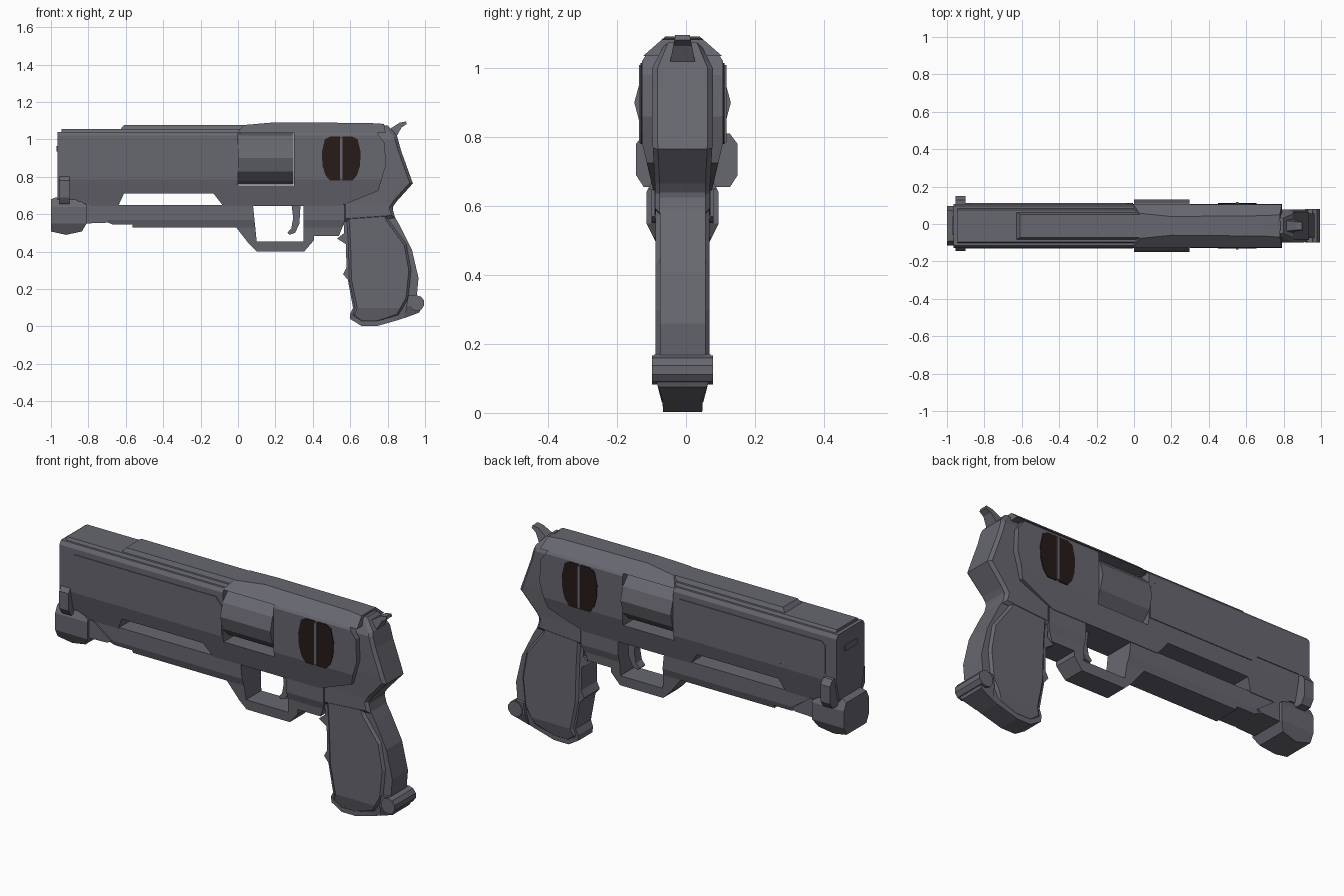
import bpy, bmesh, math
from mathutils import Vector, Matrix

YC = -0.01  # centre plane of the pistol


def material(name, rgb):
    m = bpy.data.materials.new(name)
    m.diffuse_color = (*rgb, 1)
    return m


steel = material("grey_steel", (0.135, 0.135, 0.16))
brown = material("dark_brown", (0.02, 0.011, 0.009))


def finish(name, bm, mat):
    bmesh.ops.recalc_face_normals(bm, faces=bm.faces)
    me = bpy.data.meshes.new(name)
    bm.to_mesh(me)
    bm.free()
    me.materials.append(mat)
    ob = bpy.data.objects.new(name, me)
    bpy.context.collection.objects.link(ob)
    return ob


def width_at(widths, z):
    """Half width at height z, piecewise linear."""
    if z <= widths[0][0]:
        return widths[0][1]
    for (z0, w0), (z1, w1) in zip(widths, widths[1:]):
        if z <= z1:
            return w0 + (w1 - w0) * (z - z0) / (z1 - z0)
    return widths[-1][1]


def slab(name, profile, widths, mat=steel, chamfer=0.0, yc=YC):
    """Side profile (x, z) extruded in y, half width varying with height."""
    if not isinstance(widths, list):
        widths = [(0, widths)]
    w0 = max(w for _, w in widths)
    bm = bmesh.new()
    face = bm.faces.new([bm.verts.new((x, -w0, z)) for x, z in profile])
    ext = bmesh.ops.extrude_face_region(bm, geom=[face], use_keep_orig=True)
    for v in ext["geom"]:
        if isinstance(v, bmesh.types.BMVert):
            v.co.y = w0
    bmesh.ops.recalc_face_normals(bm, faces=bm.faces)
    if chamfer:
        rim = [e for e in bm.edges if abs(e.verts[0].co.y - e.verts[1].co.y) < 1e-6]
        bmesh.ops.bevel(bm, geom=rim, offset=chamfer, segments=1,
                        affect='EDGES', clamp_overlap=True)
    bmesh.ops.triangulate(bm, faces=bm.faces)
    if len(widths) > 1:
        for z, _ in widths:
            bmesh.ops.bisect_plane(bm, geom=bm.verts[:] + bm.edges[:] + bm.faces[:],
                                   plane_co=(0, 0, z), plane_no=(0, 0, 1))
    for v in bm.verts:
        v.co.y = yc + v.co.y * width_at(widths, v.co.z) / w0
    return finish(name, bm, mat)


def rod(name, centre, radius, length, axis, sides, mat=steel, turn=0.0):
    bm = bmesh.new()
    bmesh.ops.create_cone(bm, cap_ends=True, segments=sides, radius1=radius,
                          radius2=radius, depth=length)
    rot = Vector((0, 0, 1)).rotation_difference(Vector(axis)).to_matrix().to_4x4()
    bm.transform(Matrix.Translation(centre) @ rot @ Matrix.Rotation(turn, 4, 'Z'))
    return finish(name, bm, mat)


# main body: barrel block, cylinder window and frame in one side profile
slab("main_body",
     [(-0.965, 1.04), (0, 1.04), (0, 0.755), (0.3, 0.755), (0.3, 1.04), (0.74, 1.04),
      (0.785, 0.98), (0.79, 0.86), (0.75, 0.725), (0.55, 0.645), (-0.08, 0.645),
      (-0.13, 0.71), (-0.61, 0.71), (-0.64, 0.645), (-0.82, 0.645), (-0.87, 0.68),
      (-0.965, 0.68)],
     [(0.645, 0.085), (0.785, 0.118), (1.02, 0.118), (1.04, 0.105)])

# raised side panels of the barrel
slab("barrel_side_panels",
     [(-0.9, 0.97), (-0.88, 0.99), (-0.04, 0.99), (-0.005, 0.95), (-0.005, 0.79),
      (-0.62, 0.79), (-0.65, 0.82), (-0.9, 0.82)], 0.122)

# top ribs and strap
slab("barrel_rib", [(-0.945, 1.03), (-0.945, 1.055), (0.02, 1.055), (0.02, 1.03)],
     [(1.03, 0.098), (1.055, 0.085)])
slab("raised_rib", [(-0.64, 1.04), (-0.61, 1.077), (0.06, 1.077), (0.06, 1.04)],
     [(1.05, 0.075), (1.077, 0.062)])
slab("top_strap",
     [(-0.005, 1.035), (0.03, 1.077), (0.2, 1.092), (0.7, 1.088), (0.78, 1.083),
      (0.79, 1.035)], [(1.035, 0.115), (1.092, 0.05)])

# revolving cylinder
rod("revolving_cylinder", (0.148, YC, 0.9), 0.14, 0.296, (1, 0, 0), 12)

# rear frame
slab("rear_frame",
     [(0.68, 1.07), (0.8, 1.075), (0.85, 1.02), (0.872, 0.94), (0.935, 0.765),
      (0.845, 0.665), (0.825, 0.635), (0.84, 0.58), (0.56, 0.56), (0.56, 0.68)],
     [(0.66, 0.08), (0.8, 0.088), (1.0, 0.088), (1.075, 0.05)], chamfer=0.015)

# lower rail with trigger guard
slab("rail_and_guard",
     [(-0.84, 0.65), (0.08, 0.65), (0.1, 0.455), (0.35, 0.455), (0.35, 0.65),
      (0.57, 0.65), (0.57, 0.56), (0.54, 0.485), (0.405, 0.485), (0.405, 0.46),
      (0.355, 0.402), (0.1, 0.402), (0.06, 0.44), (-0.01, 0.53), (-0.565, 0.53),
      (-0.565, 0.545), (-0.67, 0.545), (-0.7, 0.558), (-0.84, 0.55)],
     [(0.4, 0.06), (0.53, 0.07), (0.57, 0.082)])
slab("rail_front_cheeks", [(-0.84, 0.65), (-0.79, 0.65), (-0.68, 0.57), (-0.7, 0.555),
                           (-0.84, 0.55)], 0.09)
slab("trigger",
     [(0.285, 0.66), (0.335, 0.66), (0.328, 0.55), (0.305, 0.5), (0.275, 0.49),
      (0.265, 0.502), (0.285, 0.525), (0.295, 0.58)], 0.025)

# grip: narrow core with wider side panels
slab("grip_core",
     [(0.56, 0.62), (0.83, 0.64), (0.825, 0.61), (0.865, 0.54), (0.93, 0.41),
      (0.965, 0.26), (0.955, 0.15), (0.97, 0.075), (0.865, 0.037), (0.745, 0.003),
      (0.66, 0.003), (0.6, 0.04), (0.6, 0.07), (0.615, 0.1), (0.587, 0.25), (0.562, 0.28),
      (0.58, 0.315), (0.577, 0.44), (0.53, 0.47), (0.568, 0.5)],
     [(0, 0.057), (0.04, 0.058), (0.1, 0.066), (0.6, 0.066)])
slab("grip_panels",
     [(0.58, 0.6), (0.79, 0.61), (0.805, 0.57), (0.9, 0.44), (0.925, 0.3), (0.91, 0.15),
      (0.86, 0.06), (0.745, 0.02), (0.66, 0.02), (0.61, 0.06), (0.625, 0.1), (0.595, 0.25),
      (0.59, 0.44)],
     [(0, 0.06), (0.03, 0.06), (0.1, 0.078), (0.6, 0.078)], chamfer=0.012)
slab("grip_heel",
     [(0.91, 0.165), (0.955, 0.17), (0.992, 0.13), (0.97, 0.075), (0.89, 0.045)],
     [(0.045, 0.06), (0.11, 0.083), (0.17, 0.083)])
rod("grip_pin", (0.955, YC, 0.125), 0.042, 0.178, (0, 1, 0), 10)

# hammer
slab("hammer",
     [(0.77, 1.085), (0.81, 1.055), (0.865, 1.09), (0.898, 1.096), (0.902, 1.082),
      (0.875, 1.065), (0.85, 1.02), (0.78, 1.02)], [(1.02, 0.036), (1.09, 0.022)])

# lower muzzle with an eight-sided bore
muzzle = slab("lower_muzzle",
              [(-1, 0.68), (-0.975, 0.69), (-0.87, 0.685), (-0.81, 0.65), (-0.81, 0.55),
               (-0.835, 0.508), (-0.92, 0.49), (-1, 0.508)],
              [(0.49, 0.075), (0.55, 0.105), (0.64, 0.105), (0.69, 0.08)])
cutter = rod("bore_cutter", (-0.97, YC, 0.598), 0.07, 0.16, (1, 0, 0), 8,
             turn=math.pi / 8)
cutter.hide_render = True
mod = muzzle.modifiers.new("bore", 'BOOLEAN')
mod.operation = 'DIFFERENCE'
mod.solver = 'EXACT'
mod.object = cutter
bpy.context.view_layer.objects.active = muzzle
bpy.ops.object.modifier_apply(modifier=mod.name)
bpy.data.objects.remove(cutter)
rod("bore_back", (-0.892, YC, 0.598), 0.069, 0.006, (1, 0, 0), 8, brown, math.pi / 8)

# muzzle lugs and front slot plate
slab("muzzle_lugs", [(-0.955, 0.81), (-0.9, 0.81), (-0.9, 0.655), (-0.955, 0.655)],
     [(0.655, 0.125), (0.69, 0.1475), (0.78, 0.1475), (0.81, 0.125)], yc=0.0025)
slab("front_slot_plate", [(-0.97, 0.965), (-0.96, 0.965), (-0.96, 0.935), (-0.97, 0.935)],
     0.05)

# dark vents on both sides, mirrored about a thin bar
half = [(0.007, 1.015), (0.06, 1.015), (0.088, 1.0), (0.104, 0.93), (0.1, 0.86),
        (0.085, 0.81), (0.06, 0.78), (0.007, 0.78)]
for label, s in (("front", -1), ("rear", 1)):
    slab("vent_" + label, [(0.552 + s * x, z) for x, z in half], 0.122, brown)
slab("vent_bar", [(0.545, 1.01), (0.559, 1.01), (0.559, 0.785), (0.545, 0.785)], 0.127)
